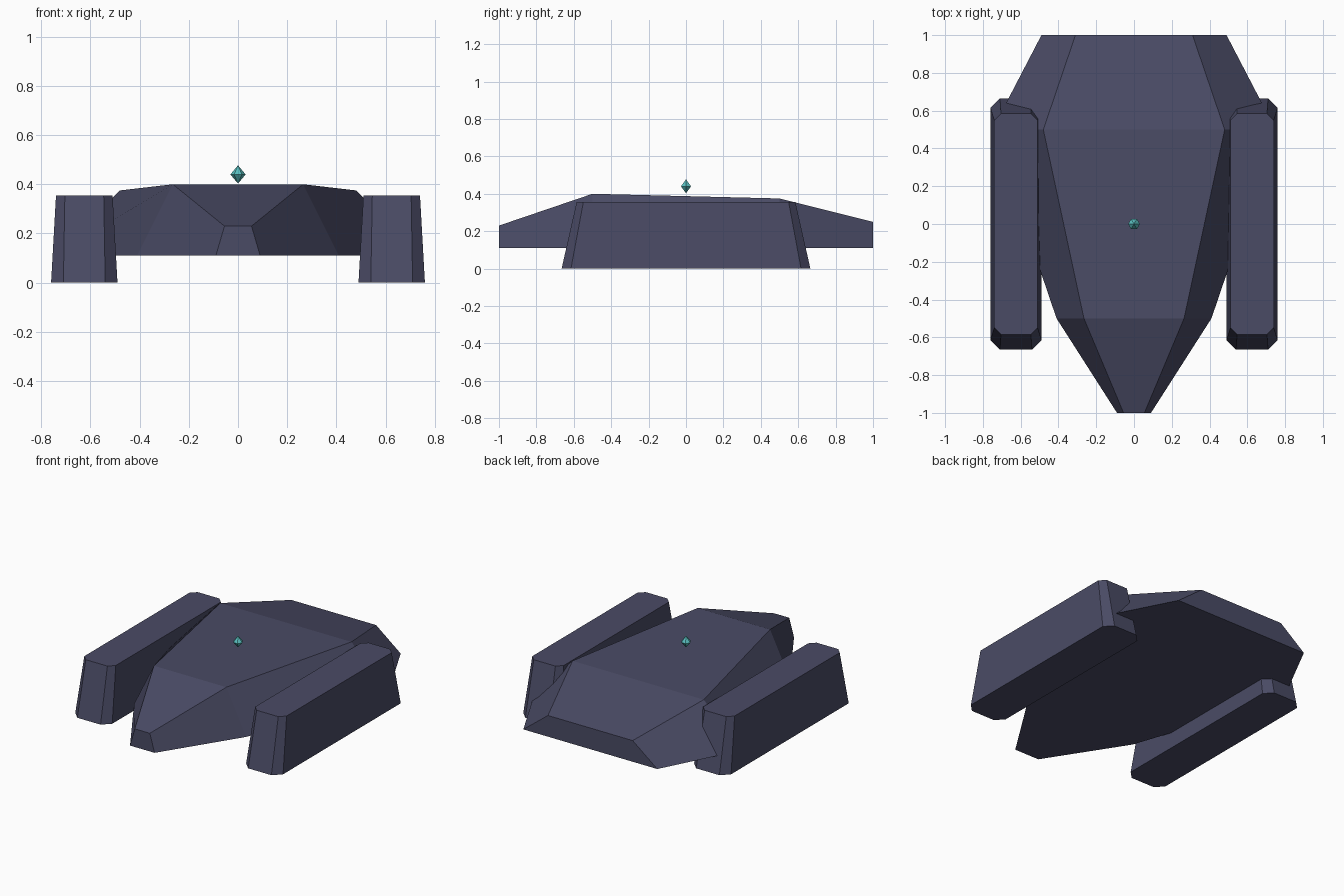
import bpy
import math

if "Cube" in bpy.data.objects:
    bpy.data.objects.remove(bpy.data.objects["Cube"])


def material(name, rgb):
    m = bpy.data.materials.new(name)
    m.diffuse_color = (*rgb, 1)
    m.use_nodes = True
    m.node_tree.nodes["Principled BSDF"].inputs["Base Color"].default_value = m.diffuse_color
    return m


SLATE = material("slate blue", (0.068, 0.07, 0.13))
TEAL = material("teal crystal", (0.10, 0.52, 0.52))


def loft(name, rings, mat):
    """Join equal-length rings of points into a closed flat-faced solid."""
    n = len(rings[0])
    verts = [p for ring in rings for p in ring]
    faces = [tuple(reversed(range(n))),
             tuple(range(len(verts) - n, len(verts)))]
    for k in range(len(rings) - 1):
        a, b = k * n, (k + 1) * n
        for i in range(n):
            j = (i + 1) % n
            faces.append((a + i, a + j, b + j, b + i))
    mesh = bpy.data.meshes.new(name)
    mesh.from_pydata(verts, [], faces)
    mesh.materials.append(mat)
    obj = bpy.data.objects.new(name, mesh)
    bpy.context.collection.objects.link(obj)
    return obj


# Hull: trapezoid sections as y, bottom half-width, top half-width, top height
BASE = 0.11
sections = [(-1.0, 0.09, 0.055, 0.23), (-0.5, 0.41, 0.265, 0.40),
            (0.5, 0.75, 0.48, 0.375), (1.0, 0.49, 0.31, 0.25)]
loft("hull", [[(-b, y, BASE), (b, y, BASE), (t, y, z), (-t, y, z)]
              for y, b, t, z in sections], SLATE)


# Side pods: chamfered boxes narrowing towards the top
def pod_ring(cx, hx, hy, c, z):
    pts = [(hx - c, -hy), (hx, c - hy), (hx, hy - c), (hx - c, hy),
           (c - hx, hy), (-hx, hy - c), (-hx, c - hy), (c - hx, -hy)]
    return [(cx + x, y, z) for x, y in pts]


for side, s in (("left", -1), ("right", 1)):
    loft(side + "_pod", [pod_ring(s * 0.625, 0.135, 0.665, 0.05, 0),
                         pod_ring(s * 0.625, 0.115, 0.585, 0.036, 0.355)],
         SLATE)

# Floating crystal: double pyramid
SIDES = 6
ring = [(0.031 * math.cos(i * math.tau / SIDES),
         0.031 * math.sin(i * math.tau / SIDES), 0.44) for i in range(SIDES)]
verts = ring + [(0, 0, 0.477), (0, 0, 0.403)]
faces = []
for i in range(SIDES):
    j = (i + 1) % SIDES
    faces += [(i, j, SIDES), (j, i, SIDES + 1)]
mesh = bpy.data.meshes.new("crystal")
mesh.from_pydata(verts, [], faces)
mesh.materials.append(TEAL)
bpy.context.collection.objects.link(bpy.data.objects.new("crystal", mesh))
